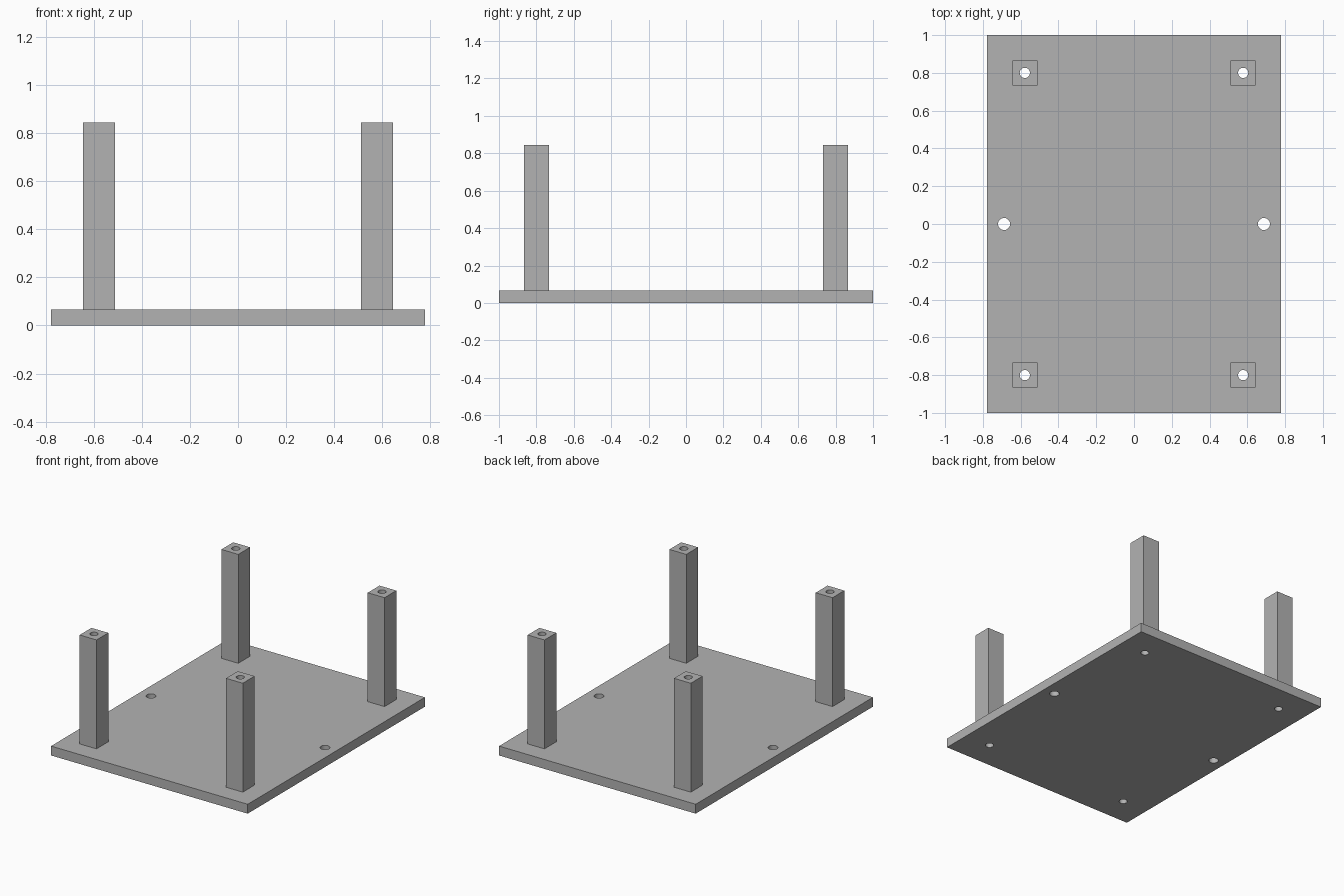
import bpy
import bmesh
from mathutils import Matrix, Vector

if "Cube" in bpy.data.objects:
    bpy.data.objects.remove(bpy.data.objects["Cube"])

HALF_X, HALF_Y = 0.777, 1.0
PLATE_T, TOP = 0.067, 0.845
POST_X, POST_Y, POST_W = 0.578, 0.80, 0.133
POST_HOLE_R, SIDE_HOLE_R, SIDE_HOLE_X = 0.027, 0.032, 0.688

grey = bpy.data.materials.new("mid grey")
grey.use_nodes = True
colour = (0.45, 0.45, 0.45, 1)
grey.diffuse_color = colour
grey.node_tree.nodes["Principled BSDF"].inputs["Base Color"].default_value = colour


def add_object(name, bm):
    mesh = bpy.data.meshes.new(name)
    bm.to_mesh(mesh)
    bm.free()
    mesh.materials.append(grey)
    obj = bpy.data.objects.new(name, mesh)
    bpy.context.collection.objects.link(obj)
    return obj


def box(name, x, y, z0, z1, width, depth):
    bm = bmesh.new()
    place = Matrix.Translation((x, y, (z0 + z1) / 2))
    scale = Matrix.Diagonal(Vector((width, depth, z1 - z0, 1)))
    bmesh.ops.create_cube(bm, size=1, matrix=place @ scale)
    return add_object(name, bm)


# Base plate and four corner posts
posts = [(f"{end}_{side}_post", sx * POST_X, sy * POST_Y)
         for end, sy in (("front", -1), ("back", 1))
         for side, sx in (("right", -1), ("left", 1))]
parts = [box("base_plate", 0, 0, 0, PLATE_T, 2 * HALF_X, 2 * HALF_Y)]
parts += [box(name, x, y, PLATE_T, TOP, POST_W, POST_W) for name, x, y in posts]

# Drill for the holes through the posts and the two side holes
holes = [(x, y, POST_HOLE_R) for _, x, y in posts]
holes += [(s * SIDE_HOLE_X, 0, SIDE_HOLE_R) for s in (-1, 1)]
bm = bmesh.new()
for x, y, r in holes:
    bmesh.ops.create_cone(bm, cap_ends=True, segments=32, radius1=r, radius2=r,
                          depth=2, matrix=Matrix.Translation((x, y, TOP / 2)))
drill = add_object("hole_drill", bm)
drill.hide_render = True

# Drill every part, then shade the hole walls smoothly
for part in parts:
    mod = part.modifiers.new("Holes", 'BOOLEAN')
    mod.operation = 'DIFFERENCE'
    mod.solver = 'EXACT'
    mod.object = drill
    bpy.ops.object.select_all(action='DESELECT')
    part.select_set(True)
    bpy.context.view_layer.objects.active = part
    bpy.ops.object.modifier_apply(modifier=mod.name)
    bpy.ops.object.shade_smooth_by_angle()

bpy.data.objects.remove(drill)
